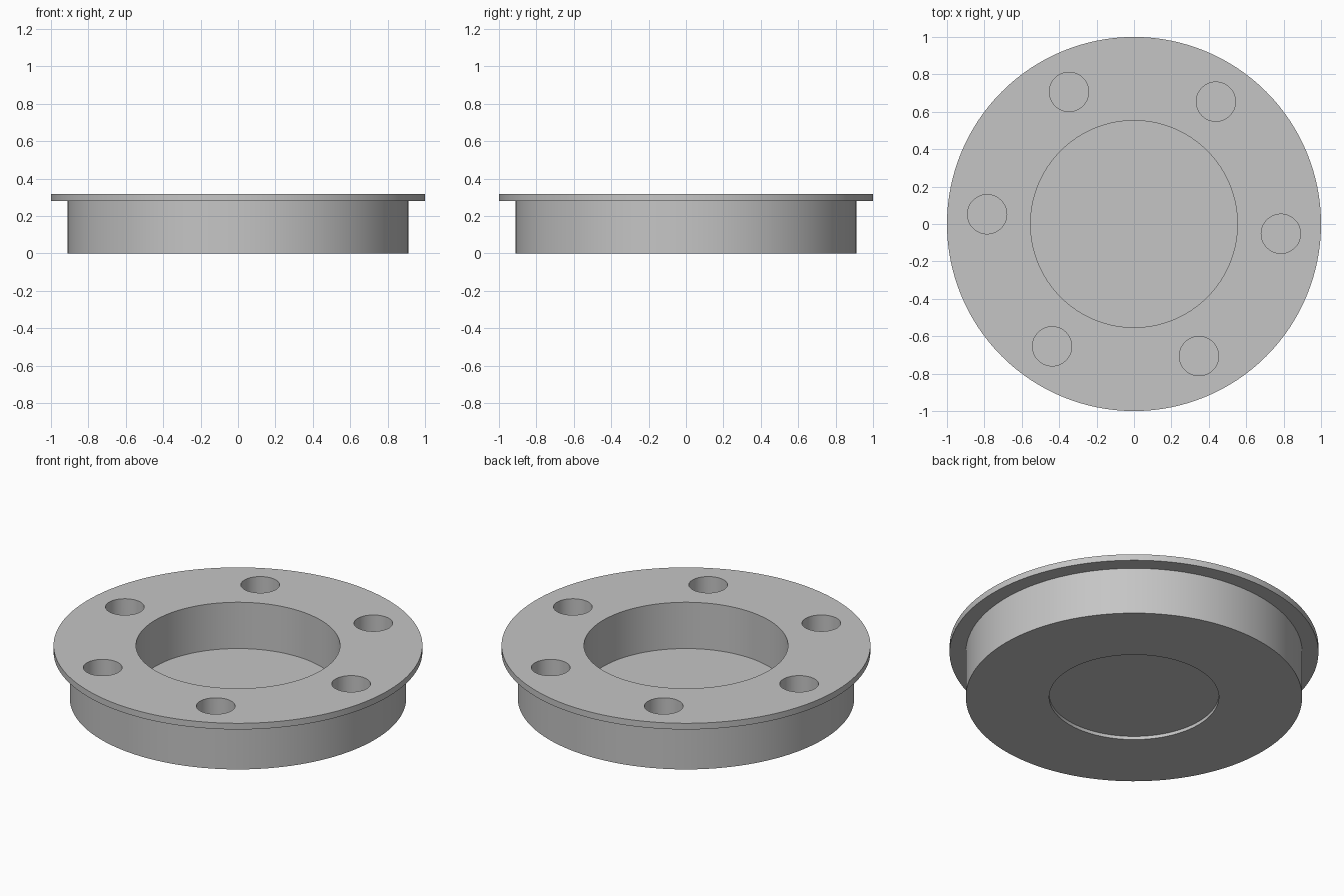
import bpy
import bmesh
from math import cos, sin, pi, radians
from mathutils import Matrix, Vector

SIDES = 128
TOP, FLANGE_BOTTOM, FLOOR, RECESS = 0.317, 0.28, 0.04, 0.02
BODY_R, BORE_R, RECESS_R = 0.912, 0.553, 0.46
HOLE_R, HOLE_CIRCLE, HOLE_COUNT, HOLE_START = 0.105, 0.787, 6, radians(-3.8)

cube = bpy.data.objects.get("Cube")
if cube:
    bpy.data.objects.remove(cube, do_unlink=True)

# One plain grey material
grey = bpy.data.materials.new("plain grey")
grey.use_nodes = True
colour = (0.56, 0.56, 0.56, 1)
grey.diffuse_color = colour
grey.node_tree.nodes["Principled BSDF"].inputs["Base Color"].default_value = colour


def make_object(name, bm):
    bmesh.ops.recalc_face_normals(bm, faces=bm.faces)
    mesh = bpy.data.meshes.new(name)
    bm.to_mesh(mesh)
    bm.free()
    mesh.materials.append(grey)
    obj = bpy.data.objects.new(name, mesh)
    bpy.context.collection.objects.link(obj)
    return obj


def lathe(name, profile):
    """Turn a (radius, height) profile round z and cap both ends."""
    bm = bmesh.new()
    angles = [2 * pi * i / SIDES for i in range(SIDES)]
    rings = [[bm.verts.new((r * cos(a), r * sin(a), z)) for a in angles]
             for r, z in profile]
    for low, high in zip(rings, rings[1:]):
        for i in range(SIDES):
            j = (i + 1) % SIDES
            bm.faces.new((low[i], low[j], high[j], high[i]))
    bm.faces.new(rings[0])
    bm.faces.new(rings[-1])
    return make_object(name, bm)


# Turned body: shallow underside recess, drum, thin flange and central pocket
housing = lathe("flanged_housing", [
    (RECESS_R, RECESS), (RECESS_R, 0),
    (BODY_R, 0), (BODY_R, FLANGE_BOTTOM),
    (1, FLANGE_BOTTOM), (1, TOP),
    (BORE_R, TOP), (BORE_R, FLOOR),
])

# Ring of blind holes sunk from the top
bm = bmesh.new()
depth = TOP - FLOOR + 0.1
for i in range(HOLE_COUNT):
    a = HOLE_START + 2 * pi * i / HOLE_COUNT
    centre = Vector((HOLE_CIRCLE * cos(a), HOLE_CIRCLE * sin(a), FLOOR + depth / 2))
    bmesh.ops.create_cone(bm, cap_ends=True, segments=48, radius1=HOLE_R,
                          radius2=HOLE_R, depth=depth,
                          matrix=Matrix.Translation(centre))
cutter = make_object("hole_cutter", bm)
cutter.hide_render = True

cut = housing.modifiers.new("holes", "BOOLEAN")
cut.operation = "DIFFERENCE"
cut.solver = "EXACT"
cut.object = cutter

bpy.ops.object.select_all(action="DESELECT")
bpy.context.view_layer.objects.active = housing
housing.select_set(True)
bpy.ops.object.modifier_apply(modifier=cut.name)
bpy.data.objects.remove(cutter, do_unlink=True)
bpy.ops.object.shade_smooth_by_angle(angle=radians(30))
